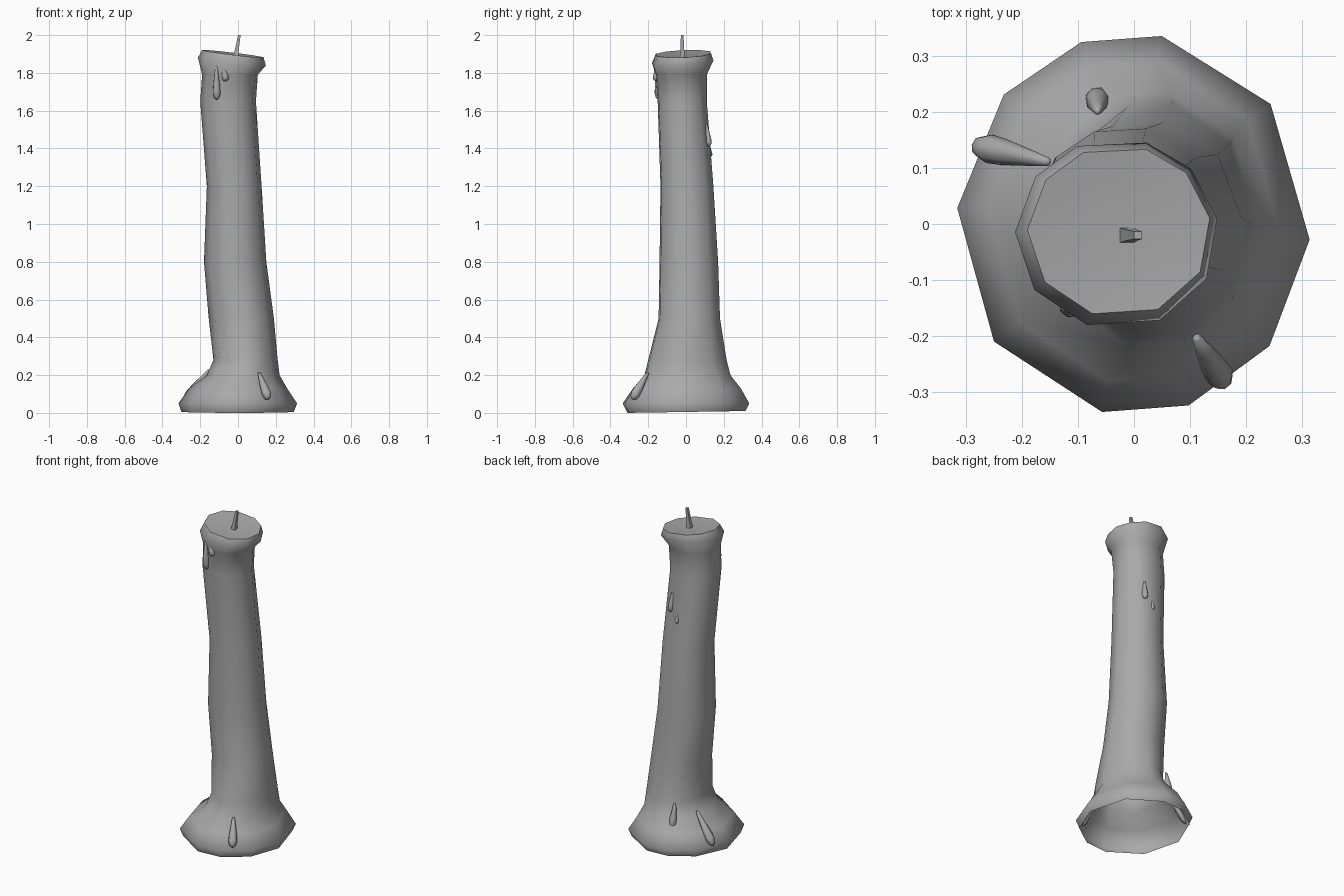
import bpy, bmesh, math
from mathutils import Vector

cube = bpy.data.objects.get("Cube")
if cube:
    bpy.data.objects.remove(cube, do_unlink=True)

wax = bpy.data.materials.new("grey wax")
wax.use_nodes = True
GREY = (0.4, 0.4, 0.4, 1)
wax.diffuse_color = GREY
wax.node_tree.nodes["Principled BSDF"].inputs["Base Color"].default_value = GREY

BASE_ANGLES = [-5, 39, 81, 107, 137, 175, 218, 260, 288, 320]
TOP_ANGLES = [9, 43, 73, 113, 143, 179, 216, 253, 295, 332]


def finish(bm, name, smooth_angle=None):
    bmesh.ops.recalc_face_normals(bm, faces=bm.faces[:])
    mesh = bpy.data.meshes.new(name)
    bm.to_mesh(mesh)
    bm.free()
    mesh.materials.append(wax)
    obj = bpy.data.objects.new(name, mesh)
    bpy.context.collection.objects.link(obj)
    if smooth_angle:
        bpy.ops.object.select_all(action='DESELECT')
        obj.select_set(True)
        bpy.context.view_layer.objects.active = obj
        bpy.ops.object.shade_smooth_by_angle(angle=math.radians(smooth_angle))
    return obj


def bridge(bm, rings):
    for a, b in zip(rings, rings[1:]):
        for i in range(len(a)):
            j = (i + 1) % len(a)
            bm.faces.new((a[i], a[j], b[j], b[i]))


def wax_ring(bm, z, x0, x1, y0, y1, tilt_x=0, tilt_y=0):
    """Irregular ten-sided ring fitted to the given extents."""
    t = min(z / 1.8, 1)
    angles = [math.radians(a + (b - a) * t) for a, b in zip(BASE_ANGLES, TOP_ANGLES)]
    cs, sn = [math.cos(a) for a in angles], [math.sin(a) for a in angles]
    ring = []
    for c, s in zip(cs, sn):
        x = x0 + (x1 - x0) * (c - min(cs)) / (max(cs) - min(cs))
        y = y0 + (y1 - y0) * (s - min(sn)) / (max(sn) - min(sn))
        ring.append(bm.verts.new((x, y, z + tilt_x * (x + 0.03) + tilt_y * y)))
    return ring


# Candle body: open underneath, flared foot, leaning shaft, tilted lip
bm = bmesh.new()
sections = [
    (0.005, -0.30, 0.295, -0.31, 0.315, 0, 0.016),
    (0.05, -0.315, 0.313, -0.335, 0.335),
    (0.13, -0.26, 0.26, -0.28, 0.29),
    (0.20, -0.165, 0.22, -0.22, 0.235),
    (0.28, -0.13, 0.21, -0.20, 0.215),
    (0.50, -0.155, 0.19, -0.145, 0.18),
    (0.80, -0.18, 0.15, -0.14, 0.17),
    (1.20, -0.165, 0.125, -0.135, 0.145),
    (1.65, -0.20, 0.095, -0.15, 0.11),
    (1.79, -0.19, 0.105, -0.16, 0.11),
    (1.86, -0.212, 0.148, -0.18, 0.145, -0.12, 0.08),
    (1.902, -0.19, 0.135, -0.16, 0.133, -0.12, 0.04),
]
rings = [wax_ring(bm, *s) for s in sections]
bridge(bm, rings)
# Shallow dish inside the lip
centre = bm.verts.new((-0.02, -0.02, 1.885))
lip = rings[-1]
for i in range(len(lip)):
    bm.faces.new((lip[i], lip[(i + 1) % len(lip)], centre))
finish(bm, "candle_body", 60)

# Wick: square, tapered and bent to one side
bm = bmesh.new()
wick_rings = []
for x, z, r in [(-0.014, 1.875, 0.014), (-0.005, 1.93, 0.010), (0.007, 2.0, 0.007)]:
    wick_rings.append([bm.verts.new((x + dx * r, -0.02 + dy * r, z))
                       for dx, dy in ((-1, -1), (1, -1), (1, 1), (-1, 1))])
bridge(bm, wick_rings)
bm.faces.new(wick_rings[-1])
finish(bm, "wick")


def drip(name, top, bottom, radius, sides=8):
    """Teardrop running from a thin top to a rounded bottom."""
    top, bottom = Vector(top), Vector(bottom)
    axis = (bottom - top).normalized()
    u = axis.cross(Vector((0.3, 0.9, 0.1))).normalized()
    v = axis.cross(u)
    bm = bmesh.new()
    loops = []
    for t, w in [(0.03, 0.3), (0.3, 0.6), (0.6, 0.9), (0.8, 1), (0.93, 0.7)]:
        c = top.lerp(bottom, t)
        loops.append([bm.verts.new(c + radius * w * (u * math.cos(a) + v * math.sin(a)))
                      for a in (math.tau * k / sides for k in range(sides))])
    bridge(bm, loops)
    for loop, tip in ((loops[0], top), (loops[-1], bottom)):
        end = bm.verts.new(tip)
        for i in range(sides):
            bm.faces.new((loop[i], loop[(i + 1) % sides], end))
    finish(bm, name, 75)


# Wax drips
drip("front_long_drip", (-0.115, -0.15, 1.84), (-0.112, -0.145, 1.655), 0.021)
drip("front_short_drip", (-0.08, -0.158, 1.84), (-0.063, -0.155, 1.755), 0.02)
drip("back_upper_drip", (0.015, 0.108, 1.53), (0.02, 0.122, 1.41), 0.018)
drip("back_lower_drip", (-0.025, 0.122, 1.42), (-0.03, 0.13, 1.355), 0.012)
drip("foot_front_drip", (0.11, -0.2, 0.215), (0.162, -0.285, 0.07), 0.026)
drip("foot_right_drip", (-0.15, 0.11, 0.23), (-0.285, 0.14, 0.06), 0.026)
drip("foot_back_drip", (-0.065, 0.2, 0.29), (-0.065, 0.228, 0.14), 0.022)
